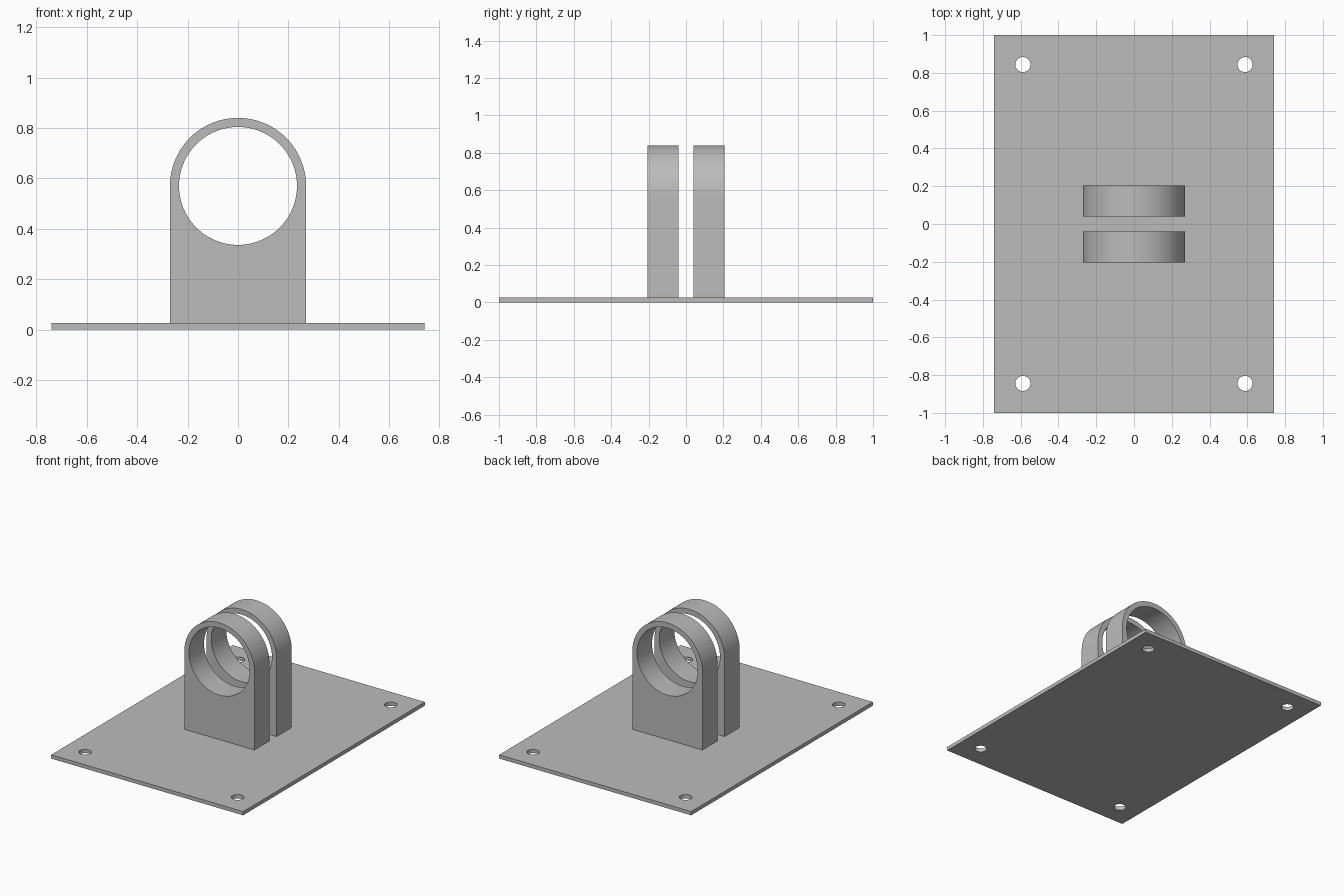
import bpy, bmesh, math
from mathutils import Matrix

if "Cube" in bpy.data.objects:
    bpy.data.objects.remove(bpy.data.objects["Cube"])

steel = bpy.data.materials.new("plain grey")
steel.diffuse_color = (0.5, 0.5, 0.5, 1)
steel.use_nodes = True
steel.node_tree.nodes["Principled BSDF"].inputs["Base Color"].default_value = steel.diffuse_color


def arc(cx, cy, r, a0=0.0, a1=2 * math.pi, n=64, closed=True):
    steps = n if closed else n + 1
    return [(cx + r * math.cos(a0 + (a1 - a0) * i / n),
             cy + r * math.sin(a0 + (a1 - a0) * i / n)) for i in range(steps)]


def extruded(name, loops, thickness, matrix):
    """Filled profile (outline first, then holes) extruded about its plane."""
    cu = bpy.data.curves.new(name + "_profile", "CURVE")
    cu.dimensions = "2D"
    cu.fill_mode = "BOTH"
    cu.extrude = thickness / 2
    for pts in loops:
        sp = cu.splines.new("POLY")
        sp.points.add(len(pts) - 1)
        for p, (x, y) in zip(sp.points, pts):
            p.co = (x, y, 0, 1)
        sp.use_cyclic_u = True
    tmp = bpy.data.objects.new(name + "_profile", cu)
    bpy.context.collection.objects.link(tmp)
    bpy.context.view_layer.update()
    dg = bpy.context.evaluated_depsgraph_get()
    me = bpy.data.meshes.new_from_object(tmp.evaluated_get(dg))
    bpy.data.objects.remove(tmp)

    # weld caps to walls and place the part
    bm = bmesh.new()
    bm.from_mesh(me)
    bmesh.ops.remove_doubles(bm, verts=bm.verts, dist=1e-5)
    bmesh.ops.transform(bm, matrix=matrix, verts=bm.verts)
    bmesh.ops.recalc_face_normals(bm, faces=bm.faces)
    bm.to_mesh(me)
    bm.free()
    me.name = name
    me.materials.clear()
    me.materials.append(steel)

    ob = bpy.data.objects.new(name, me)
    bpy.context.collection.objects.link(ob)
    bpy.ops.object.select_all(action="DESELECT")
    ob.select_set(True)
    bpy.context.view_layer.objects.active = ob
    bpy.ops.object.shade_smooth_by_angle(angle=math.radians(30))
    return ob


# Base plate with four bolt holes
W, L, T = 0.74, 1.0, 0.026
outline = [(-W, -L), (W, -L), (W, L), (-W, L)]
bolts = [arc(sx * 0.588, sy * 0.844, 0.04, n=32) for sx in (-1, 1) for sy in (-1, 1)]
extruded("base_plate", [outline] + bolts, T, Matrix.Translation((0, 0, T / 2)))

# Two round-topped lugs, each with a large bore
R, BORE, CZ = 0.27, 0.234, 0.57
lug = [(-R, T), (R, T)] + arc(0, CZ, R, 0, math.pi, 48, closed=False)
bore = arc(0, CZ, BORE, n=80)
upright = Matrix.Rotation(math.pi / 2, 4, "X")
for name, side in (("front_lug", -1), ("back_lug", 1)):
    extruded(name, [lug, bore], 0.165,
             Matrix.Translation((0, side * 0.1225, 0)) @ upright)
